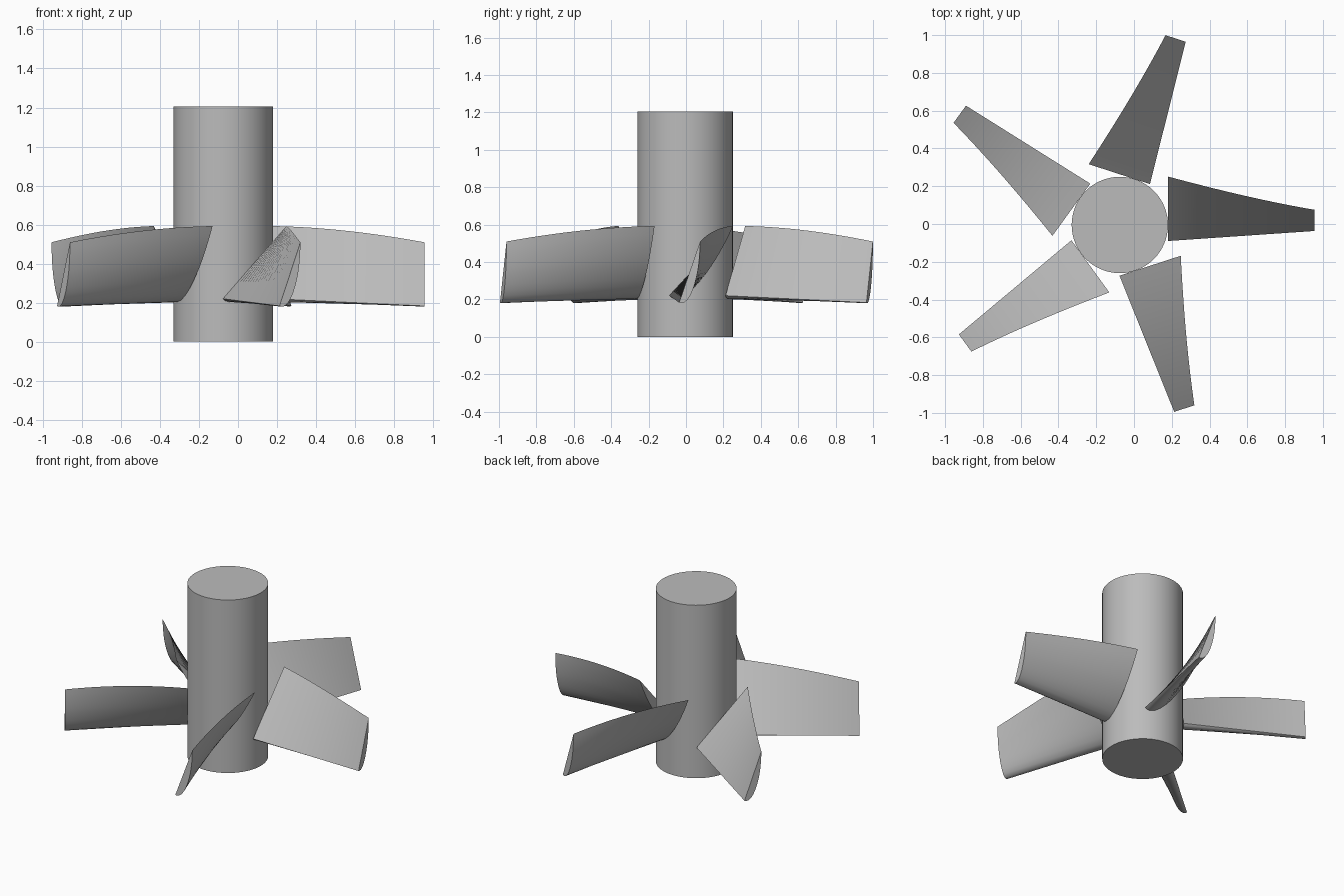
import bpy, bmesh
from math import cos, sin, radians
from mathutils import Matrix

cube = bpy.data.objects.get("Cube")
if cube:
    bpy.data.objects.remove(cube, do_unlink=True)

HUB_X, HUB_Y, HUB_R, HUB_H = -0.075, -0.005, 0.255, 1.205
TIP_R = 1.03
STATIONS = 20

grey = bpy.data.materials.new("plain_grey")
grey.use_nodes = True
grey.diffuse_color = (0.5, 0.5, 0.5, 1)
grey.node_tree.nodes["Principled BSDF"].inputs["Base Color"].default_value = (0.5, 0.5, 0.5, 1)


def finish(bm, name):
    bmesh.ops.recalc_face_normals(bm, faces=bm.faces[:])
    mesh = bpy.data.meshes.new(name)
    bm.to_mesh(mesh)
    bm.free()
    mesh.materials.append(grey)
    obj = bpy.data.objects.new(name, mesh)
    bpy.context.collection.objects.link(obj)
    bpy.ops.object.select_all(action='DESELECT')
    obj.select_set(True)
    bpy.context.view_layer.objects.active = obj
    bpy.ops.object.shade_smooth_by_angle(angle=radians(35))
    return obj


# Hub: plain closed cylinder
bm = bmesh.new()
bmesh.ops.create_cone(bm, cap_ends=True, segments=64, radius1=HUB_R, radius2=HUB_R, depth=HUB_H,
                      matrix=Matrix.Translation((HUB_X, HUB_Y, HUB_H / 2)))
finish(bm, "hub")

# Blade section: flat upper side, bulging underside (along chord, depth), per unit chord
SECTION = [(0, 0), (0, .03), (.02, .07), (.08, .108), (.16, .128), (.25, .137), (.34, .136),
           (.43, .13), (.52, .12), (.6, .107), (.7, .086), (.8, .061), (.9, .033), (1, 0)]


def lerp(a, b, t):
    return a + (b - a) * t


def add_blade(index):
    bm = bmesh.new()
    rings = []
    for i in range(STATIONS + 1):
        t = i / STATIONS
        # chord shortens and steepens from root to tip
        r = lerp(HUB_R, TIP_R, t)
        chord, pitch = lerp(.505, .345, t), radians(lerp(47.5, 71, t))
        y0, z0 = lerp(-.085, -.032, t), lerp(.22, .183, t)
        rings.append([bm.verts.new((r,
                                    y0 + chord * (u * cos(pitch) + h * sin(pitch)),
                                    z0 + chord * (u * sin(pitch) - h * cos(pitch))))
                      for u, h in SECTION])
    n = len(SECTION)
    for a, b in zip(rings, rings[1:]):
        for j in range(n):
            k = (j + 1) % n
            bm.faces.new((a[j], a[k], b[k], b[j]))
    bm.faces.new(rings[0])
    bm.faces.new(rings[-1])
    place = Matrix.Translation((HUB_X, HUB_Y, 0)) @ Matrix.Rotation(radians(72 * index), 4, 'Z')
    bm.transform(place)
    finish(bm, f"blade_{index + 1}")


# Five blades around the hub
for i in range(5):
    add_blade(i)
